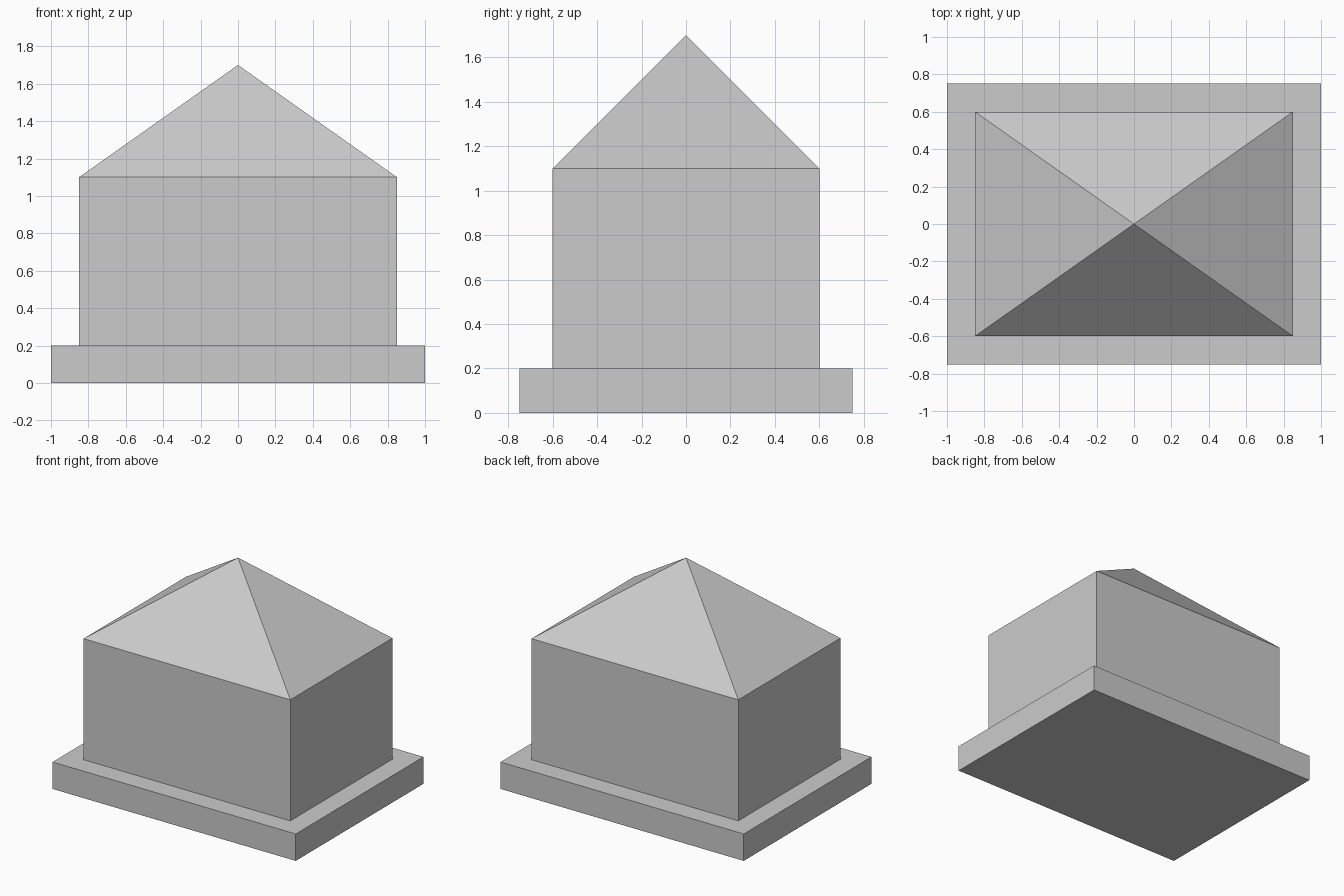
import bpy, bmesh
from math import radians, sqrt
from mathutils import Matrix

if "Cube" in bpy.data.objects:
    bpy.data.objects.remove(bpy.data.objects["Cube"])


def finish(bm, name):
    mesh = bpy.data.meshes.new(name)
    bm.to_mesh(mesh)
    bm.free()
    obj = bpy.data.objects.new(name, mesh)
    bpy.context.collection.objects.link(obj)
    return obj


def block(name, width, depth, z0, z1):
    bm = bmesh.new()
    bmesh.ops.create_cube(bm, size=1)
    bmesh.ops.scale(bm, vec=(width, depth, z1 - z0), verts=bm.verts)
    bmesh.ops.translate(bm, vec=(0, 0, (z0 + z1) / 2), verts=bm.verts)
    return finish(bm, name)


def pyramid(name, width, depth, z0, z1):
    # four-sided cone turned so its base is an axis-aligned unit square
    bm = bmesh.new()
    bmesh.ops.create_cone(bm, cap_ends=True, segments=4, radius1=sqrt(0.5),
                          radius2=0, depth=1,
                          matrix=Matrix.Rotation(radians(45), 4, 'Z'))
    bmesh.ops.remove_doubles(bm, verts=bm.verts, dist=1e-5)
    bmesh.ops.scale(bm, vec=(width, depth, z1 - z0), verts=bm.verts)
    bmesh.ops.translate(bm, vec=(0, 0, (z0 + z1) / 2), verts=bm.verts)
    return finish(bm, name)


# Wide base slab
block("plinth", 2.0, 1.5, 0.0, 0.2)
# Main walls
block("body", 1.7, 1.2, 0.2, 1.1)
# Hipped roof rising to a single point
pyramid("roof", 1.7, 1.2, 1.1, 1.7)
